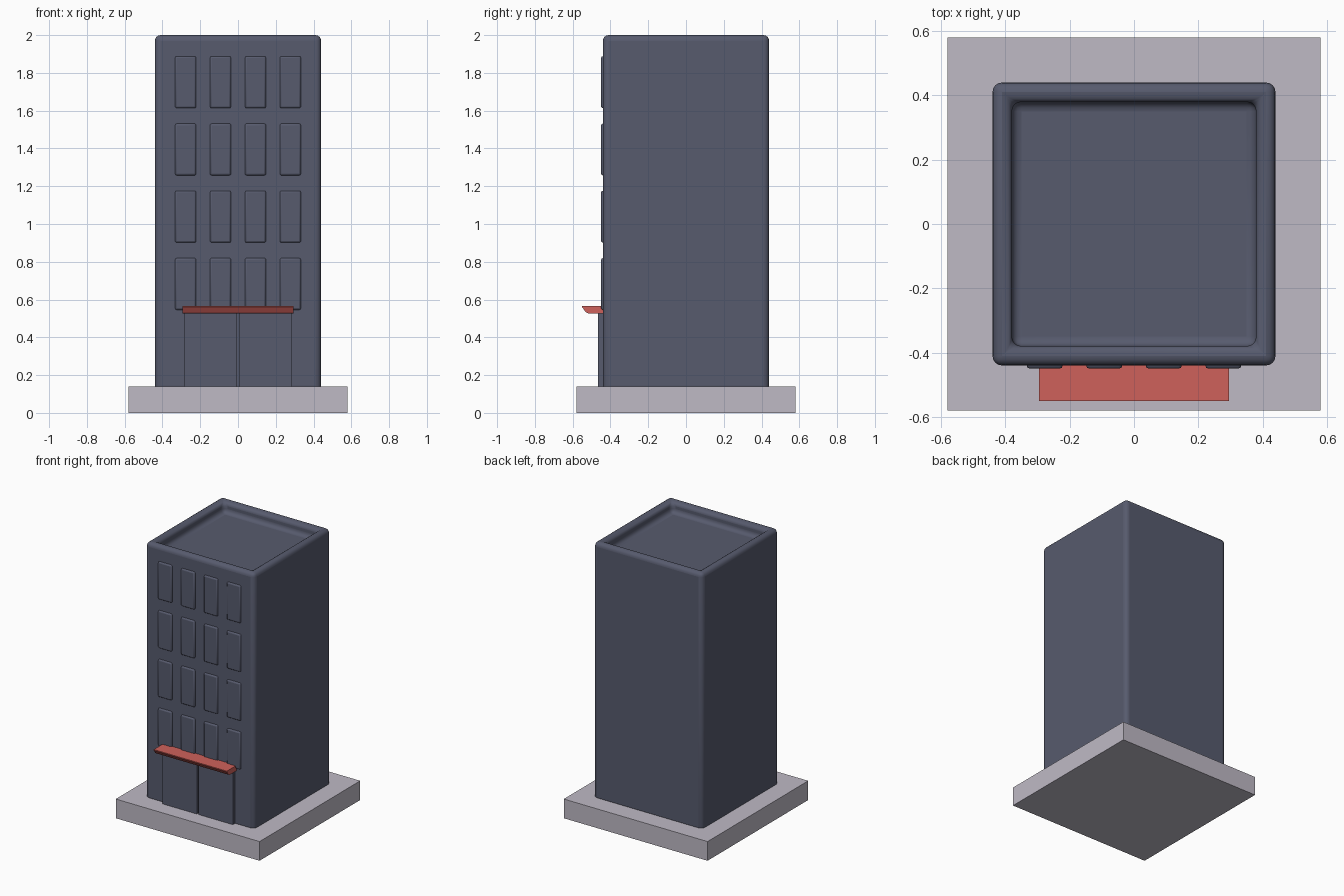
import bpy, bmesh
from mathutils import Vector

if "Cube" in bpy.data.objects:
    bpy.data.objects.remove(bpy.data.objects["Cube"], do_unlink=True)


def material(name, rgb):
    m = bpy.data.materials.new(name)
    m.use_nodes = True
    m.diffuse_color = (*rgb, 1)
    m.node_tree.nodes["Principled BSDF"].inputs["Base Color"].default_value = (*rgb, 1)
    return m


slate = material("slate blue", (0.095, 0.104, 0.155))
stone = material("pale stone", (0.52, 0.49, 0.56))
red = material("awning red", (0.62, 0.12, 0.105))


def finish(bm, name, mat, bevel=0, segments=3):
    bmesh.ops.recalc_face_normals(bm, faces=bm.faces)
    mesh = bpy.data.meshes.new(name)
    bm.to_mesh(mesh)
    bm.free()
    mesh.materials.append(mat)
    ob = bpy.data.objects.new(name, mesh)
    bpy.context.collection.objects.link(ob)
    if bevel:
        mod = ob.modifiers.new("rounded edges", "BEVEL")
        mod.width, mod.segments = bevel, segments
        bpy.ops.object.select_all(action="DESELECT")
        ob.select_set(True)
        bpy.context.view_layer.objects.active = ob
        bpy.ops.object.shade_smooth_by_angle(angle=0.7)
    return ob


def box_mesh(low, high):
    bm = bmesh.new()
    bmesh.ops.create_cube(bm, size=1)
    low, high = Vector(low), Vector(high)
    for v in bm.verts:
        v.co = (low + high) / 2 + v.co * (high - low)
    return bm


# Ground slab
finish(box_mesh((-0.58, -0.58, 0), (0.58, 0.58, 0.14)), "ground_slab", stone)

# Tower with a sunken roof behind a rounded parapet
bm = box_mesh((-0.44, -0.44, 0.115), (0.44, 0.44, 2))
roof = max(bm.faces, key=lambda f: f.calc_center_median().z)
bmesh.ops.inset_individual(bm, faces=[roof], thickness=0.085)
floor = bmesh.ops.extrude_discrete_faces(bm, faces=[roof])["faces"][0]
for v in floor.verts:
    v.co.z -= 0.08
finish(bm, "tower", slate, 0.036, 4)

# Grid of raised windows
for row in range(4):
    for col in range(4):
        x = (col - 1.5) * 0.185
        z = 0.545 + row * 0.356
        finish(box_mesh((x - 0.056, -0.45, z), (x + 0.056, -0.42, z + 0.275)),
               f"window_{row + 1}_{col + 1}", slate, 0.01, 2)

# Pair of doors with a narrow gap
for name, x in (("right_door", -0.146), ("left_door", 0.146)):
    finish(box_mesh((x - 0.139, -0.465, 0.135), (x + 0.139, -0.42, 0.535)), name, slate)

# Awning, a side profile extruded across the doors
profile = [(-0.42, 0.526), (-0.515, 0.526), (-0.53, 0.532), (-0.55, 0.56),
           (-0.55, 0.566), (-0.42, 0.566)]
bm = bmesh.new()
side = bm.faces.new([bm.verts.new((-0.295, y, z)) for y, z in profile])
moved = bmesh.ops.extrude_face_region(bm, geom=[side])["geom"]
bmesh.ops.translate(bm, vec=(0.59, 0, 0),
                    verts=[v for v in moved if isinstance(v, bmesh.types.BMVert)])
finish(bm, "awning", red)
